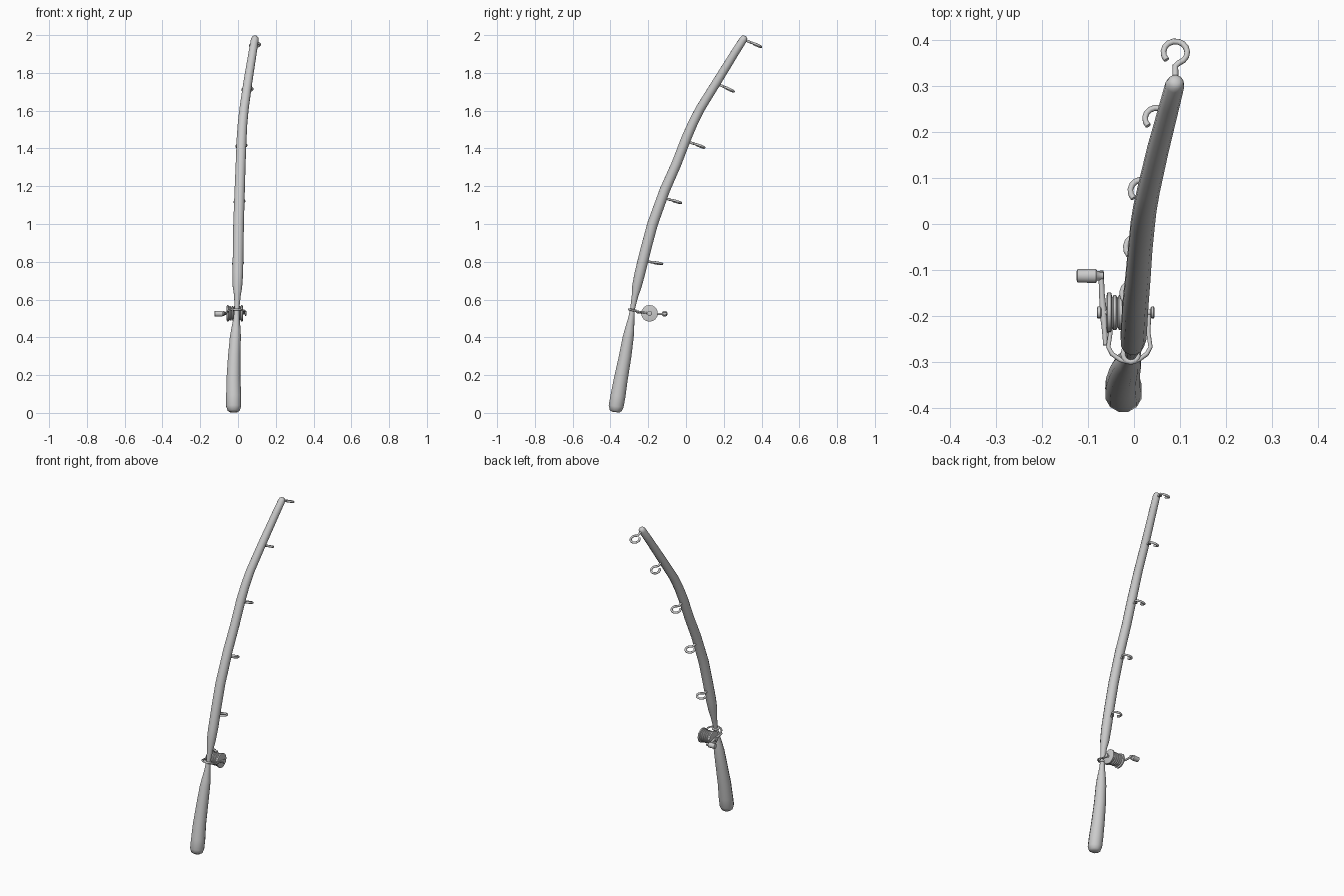
import bpy, bmesh, math
from mathutils import Vector

if "Cube" in bpy.data.objects:
    bpy.data.objects.remove(bpy.data.objects["Cube"])


def tube(name, pts, radii, sides=10):
    """Sweep a round section with varying radius along a list of points."""
    pts = [Vector(p) for p in pts]
    if not isinstance(radii, (list, tuple)):
        radii = [radii] * len(pts)
    bm = bmesh.new()
    rings, side = [], None
    for i, p in enumerate(pts):
        t = (pts[min(i + 1, len(pts) - 1)] - pts[max(i - 1, 0)]).normalized()
        if side is None:
            side = t.orthogonal()
        side = (side - t * side.dot(t)).normalized()
        up = t.cross(side)
        ring = []
        for k in range(sides):
            a = 2 * math.pi * k / sides
            ring.append(bm.verts.new(p + radii[i] * (math.cos(a) * side + math.sin(a) * up)))
        rings.append(ring)
    for a, b in zip(rings, rings[1:]):
        for k in range(sides):
            j = (k + 1) % sides
            bm.faces.new((a[k], a[j], b[j], b[k]))
    bm.faces.new(rings[0][::-1])
    bm.faces.new(rings[-1])
    bmesh.ops.recalc_face_normals(bm, faces=bm.faces)
    me = bpy.data.meshes.new(name)
    bm.to_mesh(me)
    bm.free()
    ob = bpy.data.objects.new(name, me)
    bpy.context.collection.objects.link(ob)
    bpy.context.view_layer.objects.active = ob
    bpy.ops.object.select_all(action='DESELECT')
    ob.select_set(True)
    bpy.ops.object.shade_smooth_by_angle(angle=math.radians(50))
    return ob


def lathe_x(name, y, z, profile, sides=16):
    """Turned part along x from (x, radius) pairs; uses exact x-facing rings."""
    ob = tube(name, [(x, y, z) for x, r in profile], [r for x, r in profile], sides)
    return ob


# Handle and bent rod: x, y, z, radius
handle = [(-.023, -.373, .004, .020), (-.023, -.372, .012, .033), (-.023, -.370, .035, .041),
          (-.023, -.360, .09, .041), (-.024, -.345, .18, .038), (-.020, -.322, .30, .034),
          (-.014, -.306, .40, .030), (-.011, -.299, .44, .026), (-.008, -.290, .50, .017),
          (-.006, -.283, .55, .013)]
rod = [(-.006, -.283, .55, .013), (-.003, -.270, .62, .018), (-.003, -.260, .67, .026),
       (-.001, -.244, .74, .029), (.001, -.212, .87, .029), (.003, -.177, 1.0, .029),
       (.009, -.112, 1.18, .028), (.014, -.050, 1.32, .027), (.019, .000, 1.45, .027),
       (.024, .035, 1.53, .026), (.032, .075, 1.61, .025), (.052, .162, 1.75, .024),
       (.078, .261, 1.91, .022), (.089, .303, 1.976, .021), (.091, .310, 1.988, .017),
       (.092, .313, 1.994, .009)]
for name, data in (("handle", handle), ("rod", rod)):
    tube(name, [d[:3] for d in data], [d[3] for d in data], 12)

# Line guides: open eye hooks standing off the rod
R, STEM = .026, .077
for i, (x, y, z, slope) in enumerate([(0, -.228, .805, 9), (.008, -.125, 1.14, 16),
                                      (.018, 0, 1.44, 20), (.050, .160, 1.745, 25),
                                      (.090, .303, 1.978, 23)]):
    s = math.radians(slope)
    out = Vector((0, math.cos(s), -math.sin(s)))
    across = Vector((1, 0, .1))
    base = Vector((x, y, z))
    path = [base, base + out * .035, base + out * (STEM - R - .006)]
    for k in range(13):
        a = math.radians(-72 + 295 * k / 12)
        path.append(base + out * (STEM + R * math.sin(a)) + across * R * math.cos(a))
    tube(f"guide_{i + 1}", path, .0065, 8)

# Reel spool with wound line between two flanges
RY, RZ = -.193, .527
lathe_x("spool_flange_left", RY, RZ, [(-.060, .036), (-.058, .044), (-.050, .044), (-.048, .036)])
lathe_x("spool_flange_right", RY, RZ, [(.014, .036), (.016, .044), (.024, .044), (.026, .036)])
wound = []
for k in range(5):
    x = -.048 + k * .0124
    wound += [(x, .032), (x + .003, .038), (x + .009, .038)]
lathe_x("wound_line", RY, RZ, wound + [(.014, .032)])
lathe_x("reel_axle", RY, RZ, [(-.080, .007), (.045, .007)], 10)
lathe_x("axle_nut_left", RY, RZ, [(-.081, .010), (-.079, .013), (-.073, .013), (-.071, .010)], 10)
lathe_x("axle_nut_right", RY, RZ, [(.036, .010), (.038, .013), (.043, .013), (.045, .010)], 10)

# Crank arm and grip
tube("crank_arm", [(-.062, -.264, .533), (-.064, -.23, .53), (-.067, RY, RZ),
                   (-.070, -.15, .523), (-.072, -.102, .525)], [.005, .006, .008, .006, .006], 8)
lathe_x("crank_grip", -.113, .525, [(-.125, .010), (-.123, .015), (-.083, .016), (-.080, .011),
                                    (-.066, .008)], 12)

# Wire bracket: wraps the rod and reaches both ends of the axle
for name, s in (("left", -1), ("right", 1)):
    c = -.010
    tube(f"reel_bracket_{name}", [(c, -.301, .547), (c + s * .020, -.296, .546),
                                  (c + s * .038, -.283, .543), (c + s * .046, -.268, .540),
                                  (c + s * .041, -.235, .533), (c + s * .043, RY, RZ)], .005, 8)
clamp = [(-.007 + .017 * math.cos(a), -.284 + .017 * math.sin(a), .545 - .003 * math.sin(a))
         for a in [2 * math.pi * k / 12 for k in range(13)]]
tube("rod_clamp", clamp, .006, 8)
